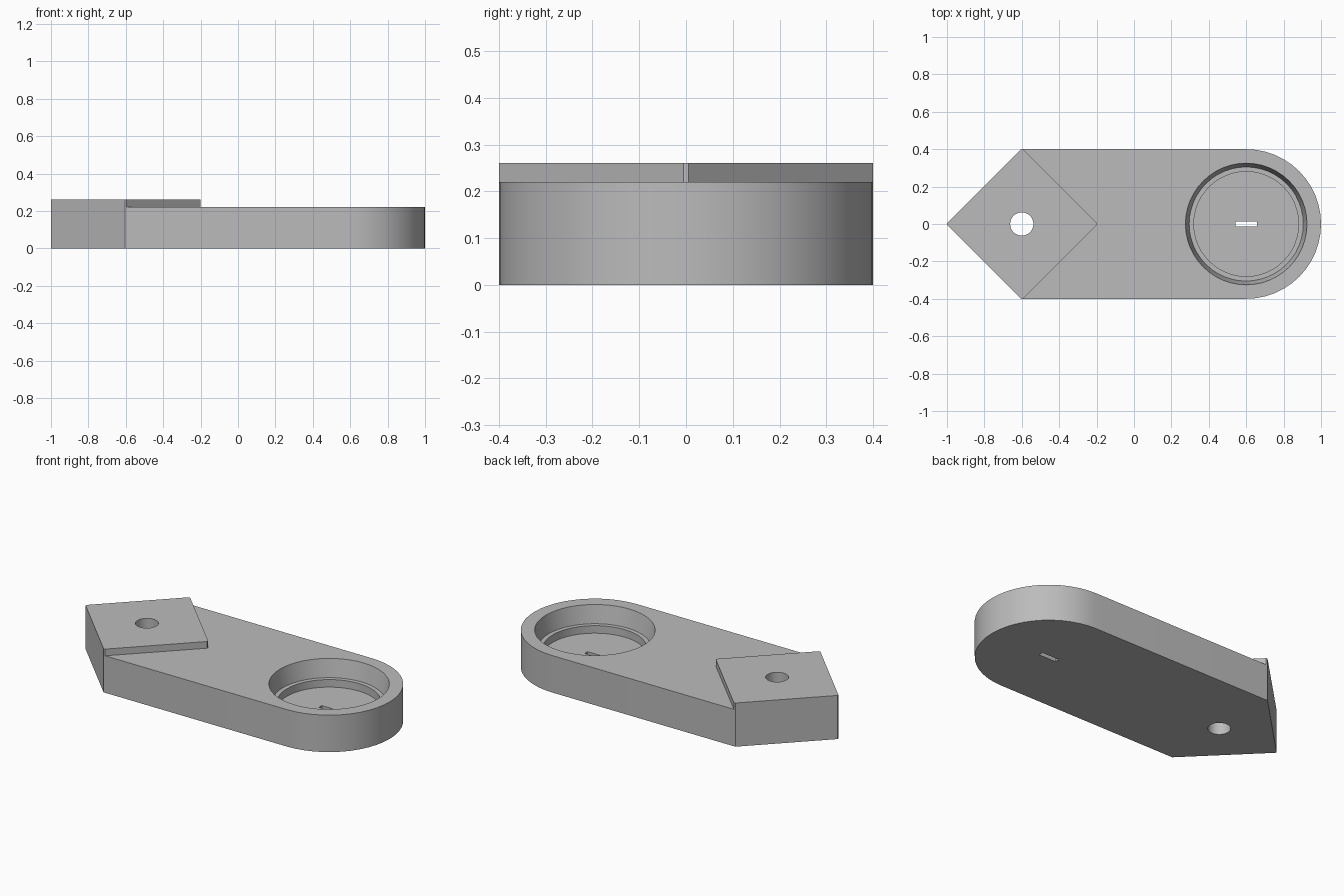
import bpy
import math

cube = bpy.data.objects.get("Cube")
if cube:
    bpy.data.objects.remove(cube, do_unlink=True)

# One plain grey for the whole part
grey = bpy.data.materials.new("plain grey")
grey.use_nodes = True
colour = (0.5, 0.5, 0.5, 1)
grey.diffuse_color = colour
grey.node_tree.nodes["Principled BSDF"].inputs["Base Color"].default_value = colour

HEAD_X, RING_X, HALF = -0.6, 0.6, 0.4
BODY_TOP, HEAD_TOP = 0.22, 0.26


def circle(cx, r, n=48):
    return [(cx + r * math.cos(2 * math.pi * i / n),
             r * math.sin(2 * math.pi * i / n)) for i in range(n)]


def loft(name, rings):
    """Closed solid through stacked outlines, given as (outline, z)."""
    n = len(rings[0][0])
    verts = [(x, y, z) for outline, z in rings for x, y in outline]
    faces = [tuple(reversed(range(n))),
             tuple(range(len(verts) - n, len(verts)))]
    for k in range(len(rings) - 1):
        for i in range(n):
            j = (i + 1) % n
            faces.append((k * n + i, k * n + j, k * n + n + j, k * n + n + i))
    mesh = bpy.data.meshes.new(name)
    mesh.from_pydata(verts, [], faces)
    mesh.materials.append(grey)
    obj = bpy.data.objects.new(name, mesh)
    bpy.context.collection.objects.link(obj)
    return obj


def prism(name, outline, bottom, top):
    return loft(name, [(outline, bottom), (outline, top)])


def combine(target, tool, operation):
    tool.hide_render = True
    mod = target.modifiers.new(tool.name, "BOOLEAN")
    mod.operation, mod.object, mod.solver = operation, tool, "EXACT"
    bpy.context.view_layer.objects.active = target
    bpy.ops.object.modifier_apply(modifier=mod.name)
    bpy.data.objects.remove(tool, do_unlink=True)


# Arm: straight sides with a half-round end
steps = 24
arc = [(RING_X + HALF * math.cos(a), HALF * math.sin(a))
       for a in (math.pi * (i / steps - 0.5) for i in range(steps + 1))]
arm = prism("arm_plate", arc + [(HEAD_X, HALF), (HEAD_X, -HALF)], 0, BODY_TOP)

# Raised diamond head with tiny blunted corners
b = 0.005
diamond = [(HEAD_X + x, y) for x, y in (
    (HALF, -b), (HALF, b), (b, HALF), (-b, HALF),
    (-HALF, b), (-HALF, -b), (-b, -HALF), (b, -HALF))]
combine(arm, prism("diamond_head", diamond, 0, HEAD_TOP), "UNION")

# Tapered round pocket with a stepped floor
pocket = loft("pocket_cutter", [(circle(RING_X, r), z) for r, z in (
    (0.28, 0.07), (0.28, 0.115), (0.305, 0.115),
    (0.325, BODY_TOP), (0.325, 0.3))])
combine(arm, pocket, "DIFFERENCE")

# Pin hole through the head and slot through the pocket floor
combine(arm, prism("pin_hole_cutter", circle(HEAD_X, 0.062), -0.1, 0.4), "DIFFERENCE")
w, d = 0.058, 0.014
slot = [(RING_X + x, y) for x, y in ((-w, -d), (w, -d), (w, d), (-w, d))]
combine(arm, prism("slot_cutter", slot, -0.1, 0.2), "DIFFERENCE")

# Smooth the round walls, keep the edges crisp
bpy.ops.object.select_all(action="DESELECT")
arm.select_set(True)
bpy.context.view_layer.objects.active = arm
bpy.ops.object.shade_smooth_by_angle(angle=math.radians(25))
